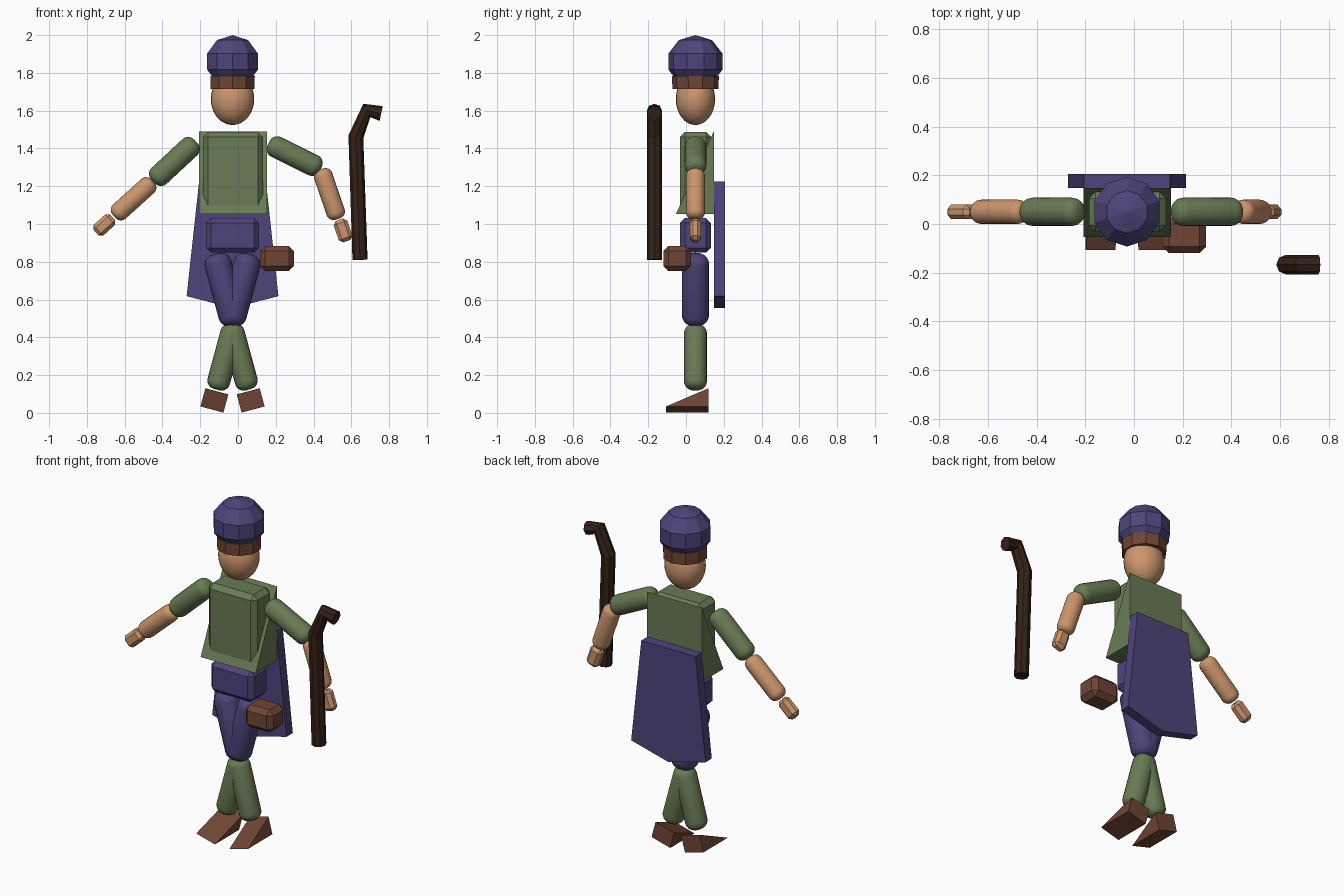
import bpy, bmesh
from math import radians
from mathutils import Vector, Matrix

if "Cube" in bpy.data.objects:
    bpy.data.objects.remove(bpy.data.objects["Cube"])

CX, CY = -0.029, 0.05      # body centre line


def material(name, rgb):
    m = bpy.data.materials.new(name)
    m.diffuse_color = (*rgb, 1)
    m.use_nodes = True
    m.node_tree.nodes["Principled BSDF"].inputs["Base Color"].default_value = m.diffuse_color
    return m


GREEN = material("green_cloth", (0.14, 0.20, 0.09))
PURPLE = material("purple_cloth", (0.075, 0.06, 0.20))
SKIN = material("skin", (0.60, 0.30, 0.15))
LEATHER = material("leather", (0.16, 0.06, 0.035))
WOOD = material("dark_wood", (0.035, 0.015, 0.01))


def finish(bm, name, mat, matrix=Matrix(), smooth=False):
    bmesh.ops.recalc_face_normals(bm, faces=bm.faces)
    me = bpy.data.meshes.new(name)
    bm.to_mesh(me)
    bm.free()
    me.materials.append(mat)
    ob = bpy.data.objects.new(name, me)
    bpy.context.collection.objects.link(ob)
    ob.matrix_world = matrix
    if smooth:
        for p in me.polygons:
            p.use_smooth = True
    return ob


def block(name, mat, centre, size, bevel, tilt=0.0):
    """Box with chamfered edges, tilted about y."""
    bm = bmesh.new()
    bmesh.ops.create_cube(bm, size=1, matrix=Matrix.Diagonal((*size, 1)))
    bmesh.ops.bevel(bm, geom=bm.edges[:], offset=bevel, segments=1, affect='EDGES')
    return finish(bm, name, mat, Matrix.Translation(centre) @ Matrix.Rotation(tilt, 4, 'Y'))


def limb(name, mat, a, b, r):
    """Round-ended limb between two (x, z) points."""
    a, b = Vector((a[0], CY, a[1])), Vector((b[0], CY, b[1]))
    d = b - a
    bm = bmesh.new()
    bmesh.ops.create_cone(bm, cap_ends=True, segments=20, radius1=r, radius2=r,
                          depth=d.length + 2 * r)
    rims = [e for e in bm.edges if abs(e.verts[0].co.z - e.verts[1].co.z) < 1e-5]
    bmesh.ops.bevel(bm, geom=rims, offset=r * 0.75, segments=5, profile=0.5, affect='EDGES')
    rot = d.to_track_quat('Z', 'Y').to_matrix().to_4x4()
    return finish(bm, name, mat, Matrix.Translation((a + b) / 2) @ rot, True)


def prism(name, mat, pts, depth, matrix=Matrix()):
    """Extrude a closed outline of 3D points along a vector."""
    bm = bmesh.new()
    f = bm.faces.new([bm.verts.new(p) for p in pts])
    out = bmesh.ops.extrude_face_region(bm, geom=[f], use_keep_orig=True)
    bmesh.ops.translate(bm, vec=depth,
                        verts=[g for g in out["geom"] if isinstance(g, bmesh.types.BMVert)])
    return finish(bm, name, mat, matrix)


def wedge(name, mat, centre, size, tilt=0.0):
    """Right-triangle wedge: full height at the back, zero at the front."""
    x, y, z = (s / 2 for s in size)
    prism(name, mat, [(-x, -y, -z), (-x, y, -z), (-x, y, z)], (2 * x, 0, 0),
          Matrix.Translation(centre) @ Matrix.Rotation(tilt, 4, 'Y'))


# head
bm = bmesh.new()
bmesh.ops.create_uvsphere(bm, u_segments=24, v_segments=16, radius=1)
finish(bm, "head", SKIN, Matrix.Translation((CX, CY, 1.662))
       @ Matrix.Diagonal((0.115, 0.104, 0.138, 1)), True)

# hat band and faceted hat
bm = bmesh.new()
bmesh.ops.create_cone(bm, cap_ends=True, segments=10, radius1=0.122, radius2=0.124, depth=0.07)
finish(bm, "hat_band", LEATHER, Matrix.Translation((CX, CY, 1.749)))
bm = bmesh.new()
bmesh.ops.create_uvsphere(bm, u_segments=10, v_segments=5, radius=1)
finish(bm, "hat", PURPLE, Matrix.Translation((CX, CY, 1.86))
       @ Matrix.Diagonal((0.148, 0.15, 0.14, 1)))

# torso, wedge-shaped tunic, pelvis
block("torso", GREEN, (CX + 0.002, CY, 1.275), (0.318, 0.165, 0.425), 0.027)
wedge("tunic", GREEN, (CX + 0.002, 0.047, 1.272), (0.36, 0.2, 0.437))
block("pelvis", PURPLE, (CX, CY, 0.94), (0.28, 0.163, 0.184), 0.026)

# back cloth with a pointed hem
prism("back_cloth", PURPLE,
      [(CX + x, 0.148, z) for x, z in
       [(-0.177, 1.225), (0.177, 1.225), (0.243, 0.618), (0, 0.555), (-0.243, 0.618)]],
      (0, 0.058, 0))

# legs and feet
for side, s in (("left", 1), ("right", -1)):
    limb(side + "_thigh", PURPLE, (CX + s * 0.072, 0.772), (CX + s * 0.008, 0.534), 0.072)
    limb(side + "_shin", GREEN, (CX + s * 0.008, 0.407), (CX + s * 0.069, 0.182), 0.061)
    wedge(side + "_foot", LEATHER, (CX + s * 0.096, 0.007, 0.066),
          (0.126, 0.226, 0.1), s * radians(-15))

# arms and hands
arms = {
    "right": ((-0.265, 1.397), (-0.407, 1.265), (-0.487, 1.193), (-0.619, 1.074),
              (-0.708, 0.995), radians(48)),
    "left": ((0.214, 1.402), (0.386, 1.317), (0.455, 1.243), (0.513, 1.074),
             (0.556, 0.966), radians(-19)),
}
for side, (a, b, c, d, h, tilt) in arms.items():
    limb(side + "_upper_arm", GREEN, a, b, 0.058)
    limb(side + "_forearm", SKIN, c, d, 0.05)
    block(side + "_hand", SKIN, (h[0], CY, h[1]), (0.076, 0.06, 0.12), 0.018, tilt)

# hip pouch
block("pouch", LEATHER, (0.206, -0.047, 0.817), (0.18, 0.146, 0.133), 0.027)

# crooked staff
cu = bpy.data.curves.new("staff", 'CURVE')
cu.dimensions = '3D'
cu.bevel_depth = 0.04
cu.bevel_resolution = 2
cu.use_fill_caps = True
path = [(0.646, 0.81), (0.624, 1.462), (0.682, 1.601), (0.758, 1.585)]
sp = cu.splines.new('POLY')
sp.points.add(len(path) - 1)
for p, (x, z) in zip(sp.points, path):
    p.co = (x, -0.167, z, 1)
sp.use_smooth = False
cu.materials.append(WOOD)
bpy.context.collection.objects.link(bpy.data.objects.new("staff", cu))
